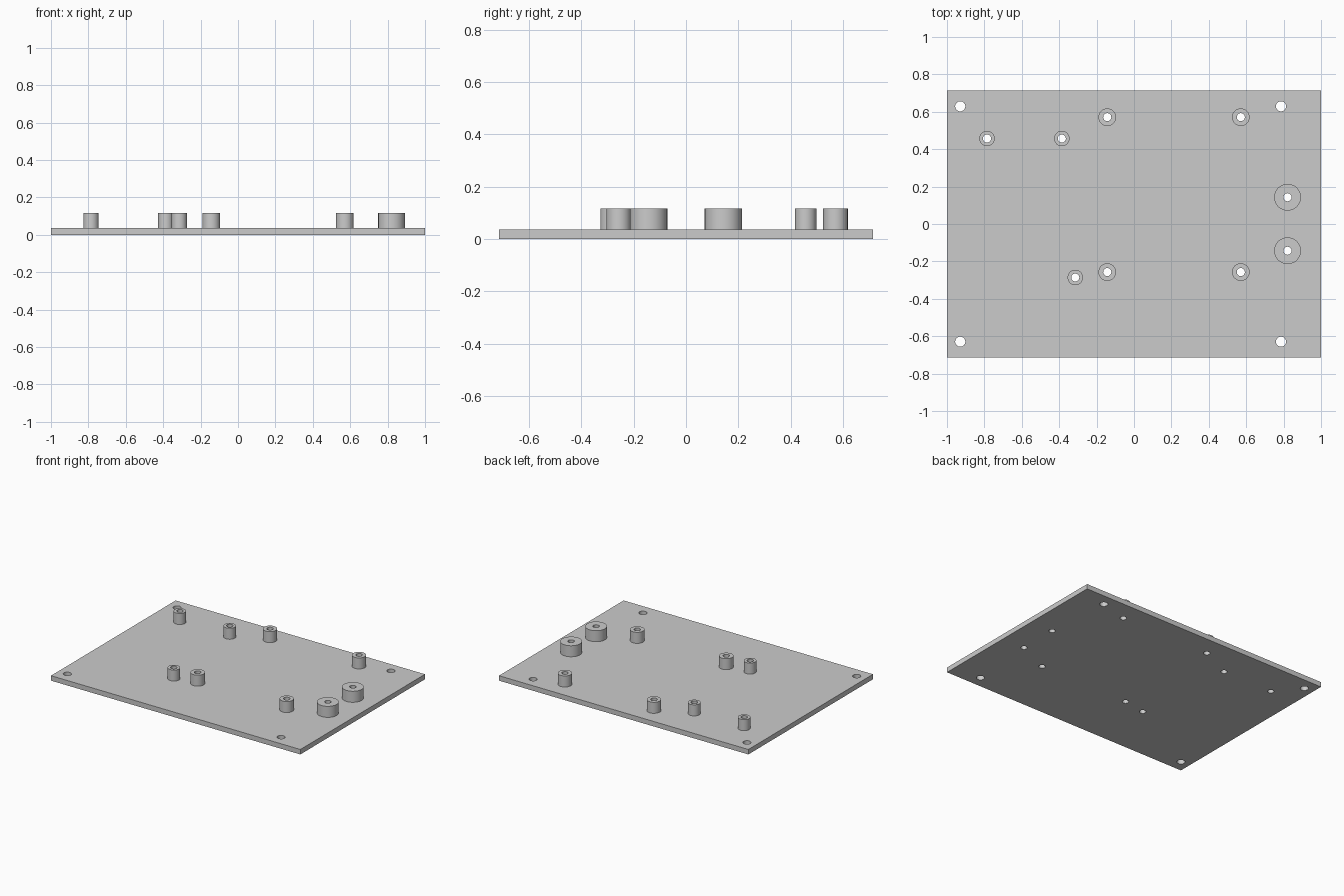
import bpy, bmesh
from math import cos, sin, tau, radians

cube = bpy.data.objects.get("Cube")
if cube:
    bpy.data.objects.remove(cube, do_unlink=True)

grey = bpy.data.materials.new("plain_grey")
grey.use_nodes = True
colour = (0.6, 0.6, 0.6, 1)
grey.diffuse_color = colour
grey.node_tree.nodes["Principled BSDF"].inputs["Base Color"].default_value = colour

PLATE_TOP = 0.036
POST_TOP = 0.116
BORE = 0.0215


def circle(x, y, r, sides=48):
    return [(x + r * cos(tau * i / sides), y + r * sin(tau * i / sides)) for i in range(sides)]


def slab(name, loops, z0, z1):
    """Extrude a flat outline with holes from z0 to z1."""
    curve = bpy.data.curves.new(name + "_profile", "CURVE")
    curve.dimensions = "2D"
    curve.fill_mode = "BOTH"
    curve.extrude = (z1 - z0) / 2
    for loop in loops:
        spline = curve.splines.new("POLY")
        spline.points.add(len(loop) - 1)
        for point, (x, y) in zip(spline.points, loop):
            point.co = (x, y, 0, 1)
        spline.use_cyclic_u = True
    profile = bpy.data.objects.new(name + "_profile", curve)
    bpy.context.collection.objects.link(profile)
    bpy.context.view_layer.update()
    depsgraph = bpy.context.evaluated_depsgraph_get()
    mesh = bpy.data.meshes.new_from_object(profile.evaluated_get(depsgraph))
    bpy.data.objects.remove(profile, do_unlink=True)

    # Weld the caps to the walls and move the slab to its height
    bm = bmesh.new()
    bm.from_mesh(mesh)
    bmesh.ops.remove_doubles(bm, verts=bm.verts, dist=1e-5)
    bmesh.ops.recalc_face_normals(bm, faces=bm.faces)
    bmesh.ops.translate(bm, verts=bm.verts, vec=(0, 0, (z0 + z1) / 2))
    bm.to_mesh(mesh)
    bm.free()

    mesh.name = name
    mesh.materials.clear()
    mesh.materials.append(grey)
    obj = bpy.data.objects.new(name, mesh)
    bpy.context.collection.objects.link(obj)
    bpy.ops.object.select_all(action="DESELECT")
    obj.select_set(True)
    bpy.context.view_layer.objects.active = obj
    bpy.ops.object.shade_smooth_by_angle(angle=radians(30))
    return obj


# Standoff positions by outer radius
standoffs = {
    "small_standoff": (0.041, [(-0.786, 0.457), (-0.386, 0.457), (-0.314, -0.286)]),
    "medium_standoff": (0.047, [(x, y) for x in (-0.143, 0.571) for y in (-0.257, 0.571)]),
    "large_standoff": (0.0714, [(0.821, -0.143), (0.821, 0.143)]),
}

# Base plate with corner holes and standoff bores
outline = [(-1, -0.714), (1, -0.714), (1, 0.714), (-1, 0.714)]
holes = [circle(x, y, 0.027) for x in (-0.929, 0.786) for y in (-0.629, 0.629)]
holes += [circle(x, y, BORE) for _, spots in standoffs.values() for x, y in spots]
slab("base_plate", [outline] + [h[::-1] for h in holes], 0, PLATE_TOP)

# Hollow standoffs
for name, (radius, spots) in standoffs.items():
    for number, (x, y) in enumerate(spots, 1):
        rings = [circle(x, y, radius), circle(x, y, BORE)[::-1]]
        slab(f"{name}_{number}", rings, PLATE_TOP, POST_TOP)
